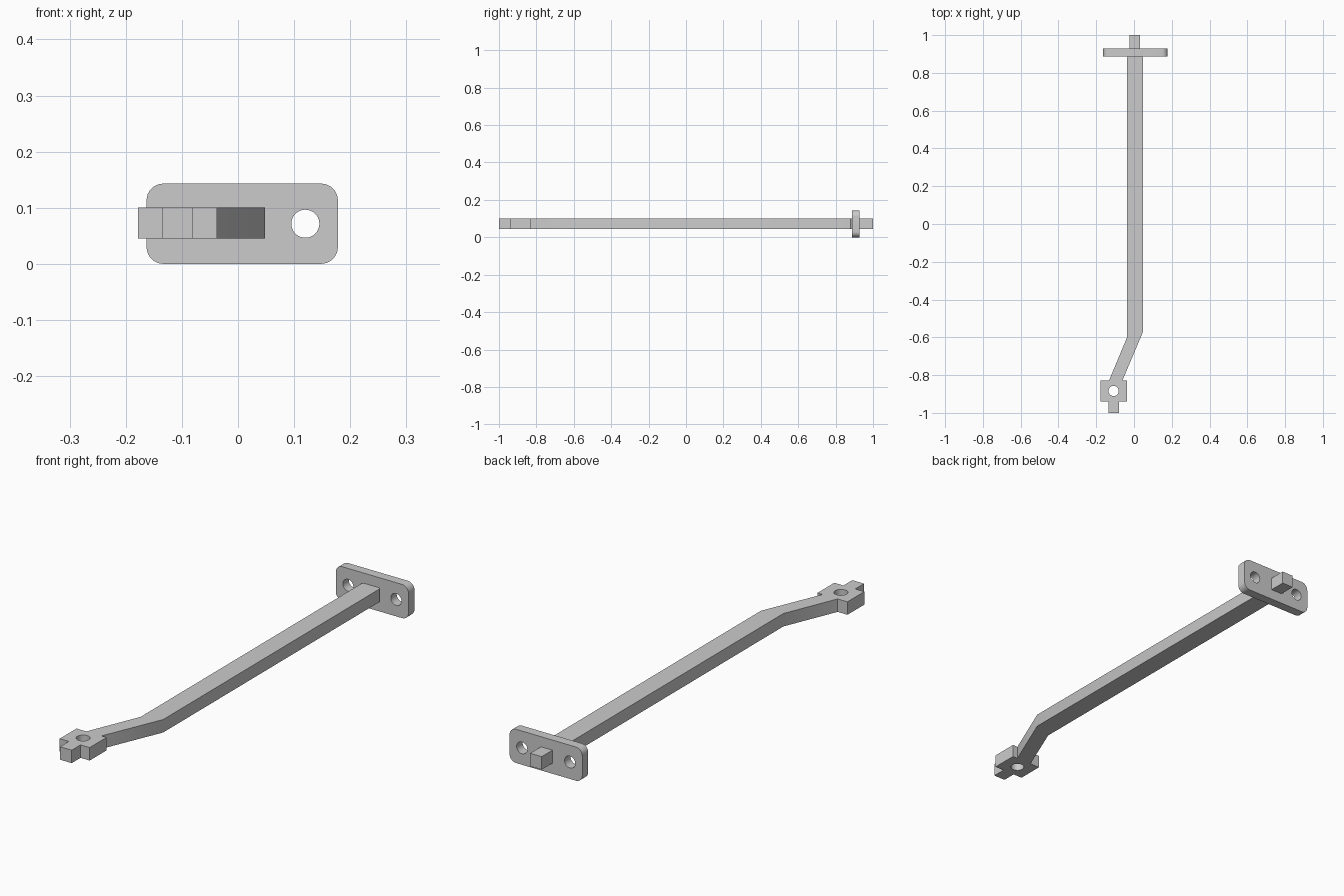
import bpy, bmesh
from math import cos, sin, pi, radians
from mathutils import Matrix, Vector

cube = bpy.data.objects.get("Cube")
if cube:
    bpy.data.objects.remove(cube, do_unlink=True)

grey = bpy.data.materials.new("plain_grey")
grey.use_nodes = True
colour = (0.6, 0.6, 0.6, 1)
grey.diffuse_color = colour
grey.node_tree.nodes["Principled BSDF"].inputs["Base Color"].default_value = colour

MID_Z = 0.0725      # height of the rod's centre line
HALF_T = 0.0275     # half the rod's thickness


def circle(cx, cy, r, n=40):
    return [(cx + r * cos(2 * pi * i / n), cy + r * sin(2 * pi * i / n)) for i in range(n)]


def rounded_rect(x0, x1, y0, y1, r, steps=8):
    corners = [(x1 - r, y1 - r), (x0 + r, y1 - r), (x0 + r, y0 + r), (x1 - r, y0 + r)]
    return [(cx + r * cos(pi / 2 * (q + s / steps)), cy + r * sin(pi / 2 * (q + s / steps)))
            for q, (cx, cy) in enumerate(corners) for s in range(steps + 1)]


def extruded(name, loops, half_depth, matrix):
    """Fill an outline (further loops are holes), give it depth and place it."""
    curve = bpy.data.curves.new(name, "CURVE")
    curve.dimensions = "2D"
    curve.fill_mode = "BOTH"
    curve.extrude = half_depth
    for loop in loops:
        spline = curve.splines.new("POLY")
        spline.points.add(len(loop) - 1)
        for point, (x, y) in zip(spline.points, loop):
            point.co = (x, y, 0, 1)
        spline.use_cyclic_u = True
    obj = bpy.data.objects.new(name, curve)
    bpy.context.collection.objects.link(obj)
    bpy.ops.object.select_all(action="DESELECT")
    obj.select_set(True)
    bpy.context.view_layer.objects.active = obj
    bpy.ops.object.convert(target="MESH")
    obj = bpy.context.view_layer.objects.active
    obj.name = name
    bm = bmesh.new()
    bm.from_mesh(obj.data)
    bmesh.ops.remove_doubles(bm, verts=bm.verts, dist=1e-5)
    bmesh.ops.recalc_face_normals(bm, faces=bm.faces)
    bm.transform(matrix)
    bm.to_mesh(obj.data)
    bm.free()
    obj.data.materials.clear()
    obj.data.materials.append(grey)
    bpy.ops.object.shade_smooth_by_angle(angle=radians(30))
    return obj


# Cranked rod ending in a cross-shaped eye
rod_outline = [
    (-0.030, 0.89), (-0.037, 0.88), (-0.037, -0.60), (-0.132, -0.828),
    (-0.178, -0.828), (-0.178, -0.941), (-0.135, -0.941), (-0.135, -1.0),
    (-0.080, -1.0), (-0.080, -0.941), (-0.037, -0.941), (-0.037, -0.828),
    (-0.061, -0.828), (0.048, -0.57), (0.048, 0.88), (0.041, 0.89),
]
flat = Matrix.Translation((0, 0, MID_Z))
extruded("cranked_rod", [rod_outline, circle(-0.108, -0.884, 0.027)], HALF_T, flat)

# Upright mounting plate with two bolt holes
plate_loops = [rounded_rect(-0.163, 0.178, -0.0715, 0.0715, 0.03)]
plate_loops += [circle(0.0075 + side * 0.1125, 0, 0.025) for side in (-1, 1)]
upright = Matrix.Translation((0, 0.908, 0.0715)) @ Matrix.Rotation(radians(90), 4, "X")
extruded("mounting_plate", plate_loops, 0.02, upright)

# Square peg behind the plate
peg = [(-0.023, 0.925), (0.031, 0.925), (0.031, 1.0), (-0.023, 1.0)]
extruded("rear_peg", [peg], HALF_T, flat)
